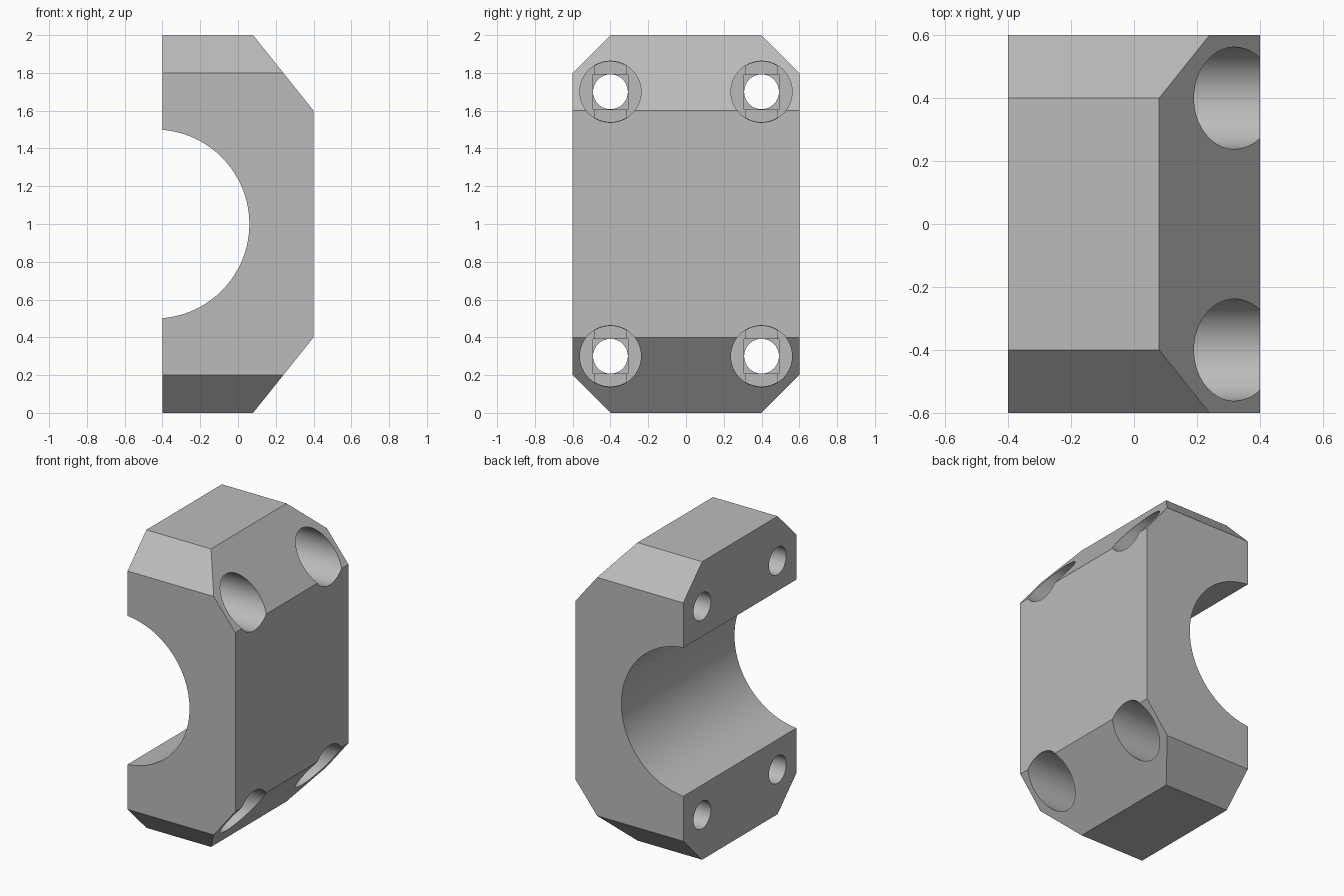
import bpy
import bmesh
from math import cos, sin, tau, radians

cube = bpy.data.objects.get("Cube")
if cube:
    bpy.data.objects.remove(cube, do_unlink=True)

grey = bpy.data.materials.new("plain grey")
grey.use_nodes = True
colour = (0.5, 0.5, 0.5, 1)
grey.diffuse_color = colour
grey.node_tree.nodes["Principled BSDF"].inputs["Base Color"].default_value = colour


def circle(a, b, r, n=64):
    return [(a + r * cos(tau * (i + 0.5) / n), b + r * sin(tau * (i + 0.5) / n))
            for i in range(n)]


def prism(name, points, axis, start, end):
    """Extrude a flat outline: (x, z) along y, or (y, z) along x."""
    bm = bmesh.new()
    place = (lambda a, b: (start, a, b)) if axis == "x" else (lambda a, b: (a, start, b))
    face = bm.faces.new([bm.verts.new(place(a, b)) for a, b in points])
    grown = bmesh.ops.extrude_face_region(bm, geom=[face])["geom"]
    step = (end - start, 0, 0) if axis == "x" else (0, end - start, 0)
    bmesh.ops.translate(bm, vec=step,
                        verts=[v for v in grown if isinstance(v, bmesh.types.BMVert)])
    bmesh.ops.recalc_face_normals(bm, faces=bm.faces)
    mesh = bpy.data.meshes.new(name)
    bm.to_mesh(mesh)
    bm.free()
    mesh.materials.append(grey)
    obj = bpy.data.objects.new(name, mesh)
    bpy.context.collection.objects.link(obj)
    return obj


def combine(target, tool, operation="DIFFERENCE"):
    mod = target.modifiers.new("cut", "BOOLEAN")
    mod.operation, mod.object, mod.solver = operation, tool, "EXACT"
    bpy.context.view_layer.objects.active = target
    bpy.ops.object.modifier_apply(modifier=mod.name)
    bpy.data.objects.remove(tool, do_unlink=True)


# Half clamp block: sloped side profile crossed with a chamfered end profile
body = prism("clamp_half", [(-0.4, 0), (0.08, 0), (0.4, 0.4), (0.4, 1.6),
                            (0.08, 2), (-0.4, 2)], "y", -0.6, 0.6)
ends = prism("end_chamfers", [(-0.4, -0.0), (0.4, -0.0), (0.6, 0.2), (0.6, 1.8),
                              (0.4, 2), (-0.4, 2), (-0.6, 1.8), (-0.6, 0.2)],
             "x", -0.7, 0.7)
combine(body, ends, "INTERSECT")

# Half-round bore
combine(body, prism("bore", circle(-0.44, 1, 0.5, 128), "y", -1, 1))

# Screw holes: counterbore, slot step, square step, through hole
floor, layer = 0.0, 0.012
for y in (-0.4, 0.4):
    for z in (0.3, 1.7):
        combine(body, prism("counterbore", circle(y, z, 0.162), "x", floor, 0.7))
        slot = [p for p in circle(y, z, 0.16) if abs(p[0] - y) <= 0.093]
        combine(body, prism("slot_step", slot, "x", floor - layer, 0.05))
        w = 0.0925
        square = [(y - w, z - w), (y + w, z - w), (y + w, z + w), (y - w, z + w)]
        combine(body, prism("square_step", square, "x", floor - 2 * layer, 0.06))
        combine(body, prism("screw_hole", circle(y, z, 0.092), "x", -0.7, 0.07))

# Smooth bores with crisp edges
bpy.ops.object.select_all(action="DESELECT")
body.select_set(True)
bpy.context.view_layer.objects.active = body
bpy.ops.object.shade_smooth_by_angle(angle=radians(25))
